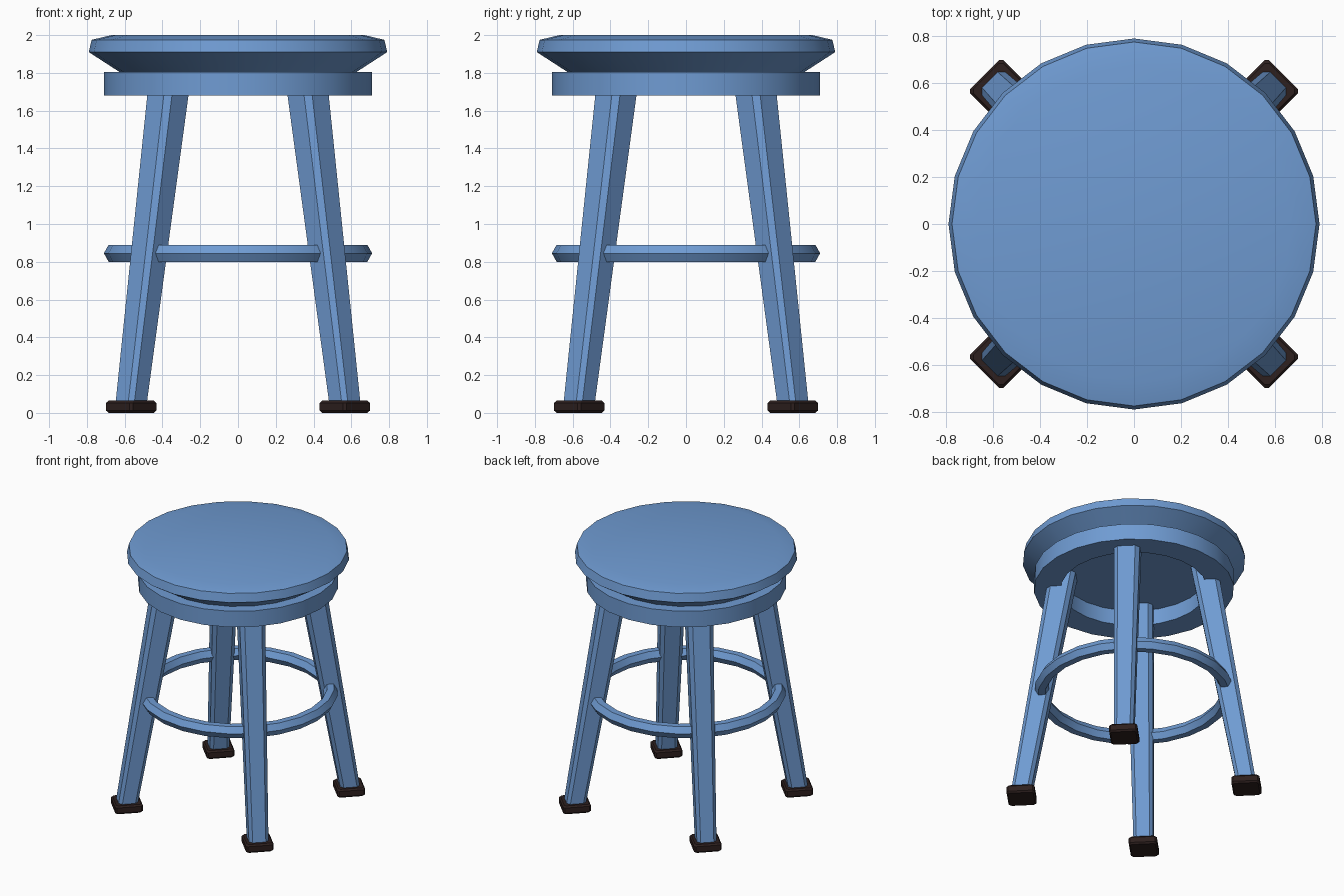
import bpy
import math
from mathutils import Vector

if "Cube" in bpy.data.objects:
    bpy.data.objects.remove(bpy.data.objects["Cube"])

SIDES = 24


def material(name, color):
    mat = bpy.data.materials.new(name)
    mat.use_nodes = True
    mat.diffuse_color = color
    mat.node_tree.nodes["Principled BSDF"].inputs["Base Color"].default_value = color
    return mat


blue = material("painted_blue", (0.16, 0.33, 0.65, 1))
dark = material("dark_rubber", (0.026, 0.014, 0.013, 1))


def add_object(name, verts, faces, mat, smooth=True):
    mesh = bpy.data.meshes.new(name)
    mesh.from_pydata(verts, [], faces)
    mesh.materials.append(mat)
    obj = bpy.data.objects.new(name, mesh)
    bpy.context.collection.objects.link(obj)
    bpy.ops.object.select_all(action="DESELECT")
    bpy.context.view_layer.objects.active = obj
    obj.select_set(True)
    if smooth:
        bpy.ops.object.shade_smooth_by_angle(angle=math.radians(30))
    return obj


def loft(name, rings, mat, closed=False, smooth=True):
    """Bridge rings of points; cap the ends, or join last to first."""
    n, count = len(rings[0]), len(rings)
    faces = []
    for k in range(count if closed else count - 1):
        a, b = k * n, (k + 1) % count * n
        for i in range(n):
            j = (i + 1) % n
            faces.append((a + i, a + j, b + j, b + i))
    if not closed:
        faces.append(tuple(reversed(range(n))))
        faces.append(tuple(range((count - 1) * n, count * n)))
    return add_object(name, [p for ring in rings for p in ring], faces, mat, smooth)


def circle(r, z):
    steps = [math.tau * i / SIDES for i in range(SIDES)]
    return [Vector((r * math.cos(t), r * math.sin(t), z)) for t in steps]


def chamfered_square(half, cut, radius, z, angle):
    """Square with cut corners, turned to face outward at the given angle."""
    inner = half - cut
    points = [(half, -inner), (half, inner), (inner, half), (-inner, half),
              (-half, inner), (-half, -inner), (-inner, -half), (inner, -half)]
    c, s = math.cos(angle), math.sin(angle)
    return [Vector(((radius + u) * c - v * s, (radius + u) * s + v * c, z))
            for u, v in points]


# Seat cushion
seat_profile = [(0.62, 1.8), (0.79, 1.91), (0.775, 1.975), (0.67, 2.0)]
loft("seat", [circle(r, z) for r, z in seat_profile], blue)

# Apron under the seat, recessed underneath
apron_profile = [(0.52, 1.8), (0.52, 1.68), (0.71, 1.68), (0.71, 1.805), (0.6, 1.805)]
loft("apron", [circle(r, z) for r, z in apron_profile], blue)

# Footrest ring with a six-sided section
section = [math.tau * i / 6 for i in range(6)]
loft("footrest_ring",
     [circle(0.66 + 0.05 * math.cos(t), 0.845 + 0.052 * math.sin(t)) for t in section],
     blue, closed=True)

# Tapered splayed legs and their feet
for name, degrees in (("back_left", 45), ("back_right", 135),
                      ("front_right", 225), ("front_left", 315)):
    a = math.radians(degrees)
    loft(name + "_leg",
         [chamfered_square(0.07, 0.023, 0.8, 0.05, a),
          chamfered_square(0.094, 0.031, 0.505, 1.8, a)], blue, smooth=False)
    loft(name + "_foot",
         [chamfered_square(0.09, 0.012, 0.8, 0, a),
          chamfered_square(0.1, 0.012, 0.8, 0.012, a),
          chamfered_square(0.1, 0.012, 0.8, 0.053, a),
          chamfered_square(0.09, 0.012, 0.8, 0.065, a)], dark, smooth=False)
